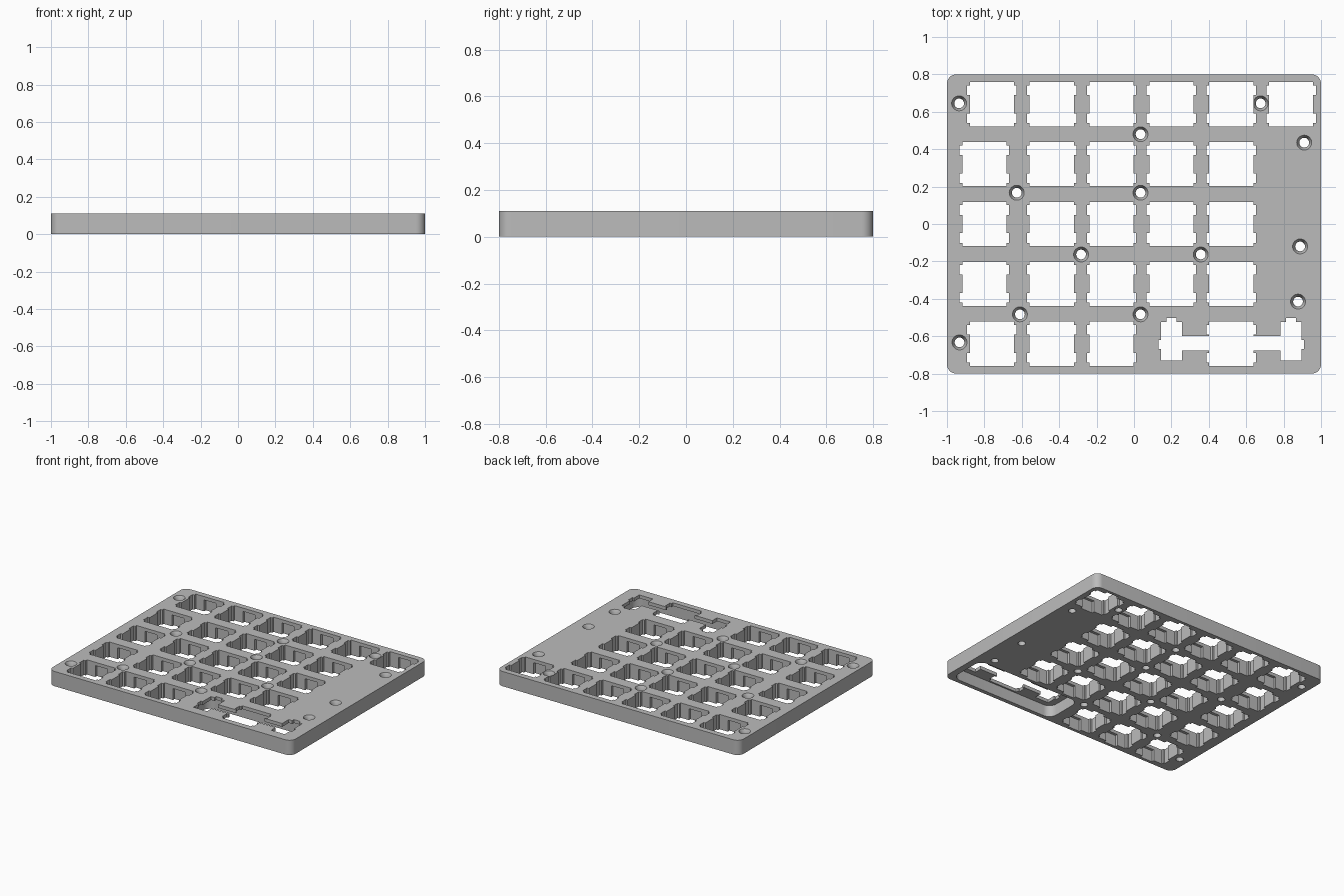
import bpy, bmesh, math

if "Cube" in bpy.data.objects:
    bpy.data.objects.remove(bpy.data.objects["Cube"], do_unlink=True)

HEIGHT = 0.11      # full plate thickness
WEB = 0.085        # underside of the thin layer the switches clip to
PITCH = 0.32

grey = bpy.data.materials.new("light grey")
grey.use_nodes = True
grey.diffuse_color = (0.5, 0.5, 0.5, 1)
grey.node_tree.nodes["Principled BSDF"].inputs["Base Color"].default_value = (0.5, 0.5, 0.5, 1)


def prism(bm, outline, z0, z1):
    """Extrude a counter-clockwise outline between two heights."""
    face = bm.faces.new([bm.verts.new((x, y, z0)) for x, y in outline])
    ext = bmesh.ops.extrude_face_region(bm, geom=[face], use_keep_orig=True)
    for v in ext["geom"]:
        if isinstance(v, bmesh.types.BMVert):
            v.co.z = z1


def rounded_rect(x0, x1, y0, y1, r, steps=8):
    centres = [(x1 - r, y1 - r), (x0 + r, y1 - r), (x0 + r, y0 + r), (x1 - r, y0 + r)]
    return [(cx + r * math.cos(a), cy + r * math.sin(a))
            for q, (cx, cy) in enumerate(centres)
            for a in [(q + i / steps) * math.pi / 2 for i in range(steps + 1)]]


def rect(cx, cy, hx, hy):
    return [(cx - hx, cy - hy), (cx + hx, cy - hy), (cx + hx, cy + hy), (cx - hx, cy + hy)]


def make_object(name, bm):
    bmesh.ops.recalc_face_normals(bm, faces=bm.faces)
    mesh = bpy.data.meshes.new(name)
    bm.to_mesh(mesh)
    bm.free()
    mesh.materials.append(grey)
    obj = bpy.data.objects.new(name, mesh)
    bpy.context.collection.objects.link(obj)
    return obj


# Plate body
bm = bmesh.new()
prism(bm, rounded_rect(-1, 1, -0.8, 0.8, 0.05), 0, HEIGHT)
plate = make_object("switch_plate", bm)


def cut(name, bm):
    """Cut the shapes out of the plate, then drop the cutter."""
    cutter = make_object(name, bm)
    cutter.hide_render = True
    mod = plate.modifiers.new(name, "BOOLEAN")
    mod.operation, mod.solver, mod.object = "DIFFERENCE", "EXACT", cutter
    bpy.context.view_layer.objects.active = plate
    bpy.ops.object.modifier_apply(modifier=name)
    bpy.data.objects.remove(cutter, do_unlink=True)


# Switch positions: five rows, first column shifted on the inner rows
columns = [-0.44 + PITCH * i for i in range(5)]
switches = []
for row in range(-2, 3):
    outer = abs(row) == 2
    xs = [-0.76 if outer else -0.8] + columns[:4]
    if row == 2:
        xs.append(columns[4])
    if row == -2:
        xs.remove(columns[2])
    switches += [(x, row * PITCH) for x in xs]
wide_key = (columns[3], -2 * PITCH)

# Switch openings with paired side notches
half, notch = 0.118, 0.132
side = [(half, -0.101), (notch, -0.101), (notch, -0.049), (half, -0.049)]
right = [(half, -half)] + side + [(x, -y) for x, y in reversed(side)] + [(half, half)]
opening = right + [(-x, -y) for x, y in right]
bm = bmesh.new()
for cx, cy in switches:
    prism(bm, [(cx + x, cy + y) for x, y in opening], -0.1, 0.2)
cut("switch_openings", bm)

# Clip pockets on the underside, front and back of each switch
bm = bmesh.new()
for cx, cy in switches:
    if (cx, cy) != wide_key:
        prism(bm, rect(cx, cy, 0.05, 0.138), -0.1, WEB)
cut("clip_pockets", bm)

# Rounded recess under the wide key
bm = bmesh.new()
prism(bm, rounded_rect(0.09, 0.95, -0.77, -0.48, 0.06), -0.1, WEB)
cut("stabilizer_recess", bm)

# Stabilizer opening: one half outline, mirrored about the wide key
kx = wide_key[0]
half_outline = [(0.264, -0.677), (0.264, -0.73), (0.376, -0.73), (0.376, -0.668),
                (0.39, -0.668), (0.39, -0.621), (0.376, -0.621), (0.376, -0.523),
                (0.347, -0.523), (0.347, -0.503), (0.293, -0.503), (0.293, -0.523),
                (0.264, -0.523), (0.264, -0.6)]
bm = bmesh.new()
prism(bm, [(kx + x, y) for x, y in half_outline]
      + [(kx - x, y) for x, y in reversed(half_outline)], -0.1, 0.2)
cut("stabilizer_opening", bm)

# Countersunk screw holes
screws = [(-0.935, 0.645), (0.677, 0.645), (0.035, 0.48), (0.91, 0.435), (-0.627, 0.167),
          (0.035, 0.167), (-0.283, -0.163), (0.357, -0.163), (0.888, -0.12),
          (0.877, -0.415), (-0.61, -0.483), (0.035, -0.483), (-0.933, -0.633)]
profile = [(0.026, -0.1), (0.026, HEIGHT - 0.025), (0.04, HEIGHT), (0.04, 0.2)]
SEG = 32
bm = bmesh.new()
for cx, cy in screws:
    rings = [[bm.verts.new((cx + r * math.cos(math.tau * i / SEG),
                            cy + r * math.sin(math.tau * i / SEG), z)) for i in range(SEG)]
             for r, z in profile]
    for low, high in zip(rings, rings[1:]):
        for i in range(SEG):
            j = (i + 1) % SEG
            bm.faces.new((low[i], low[j], high[j], high[i]))
    bm.faces.new(rings[0][::-1])
    bm.faces.new(rings[-1])
cut("screw_holes", bm)

# Smooth the rounded walls, keep the edges sharp
for obj in bpy.context.selected_objects:
    obj.select_set(False)
plate.select_set(True)
bpy.context.view_layer.objects.active = plate
bpy.ops.object.shade_smooth_by_angle(angle=math.radians(30))
